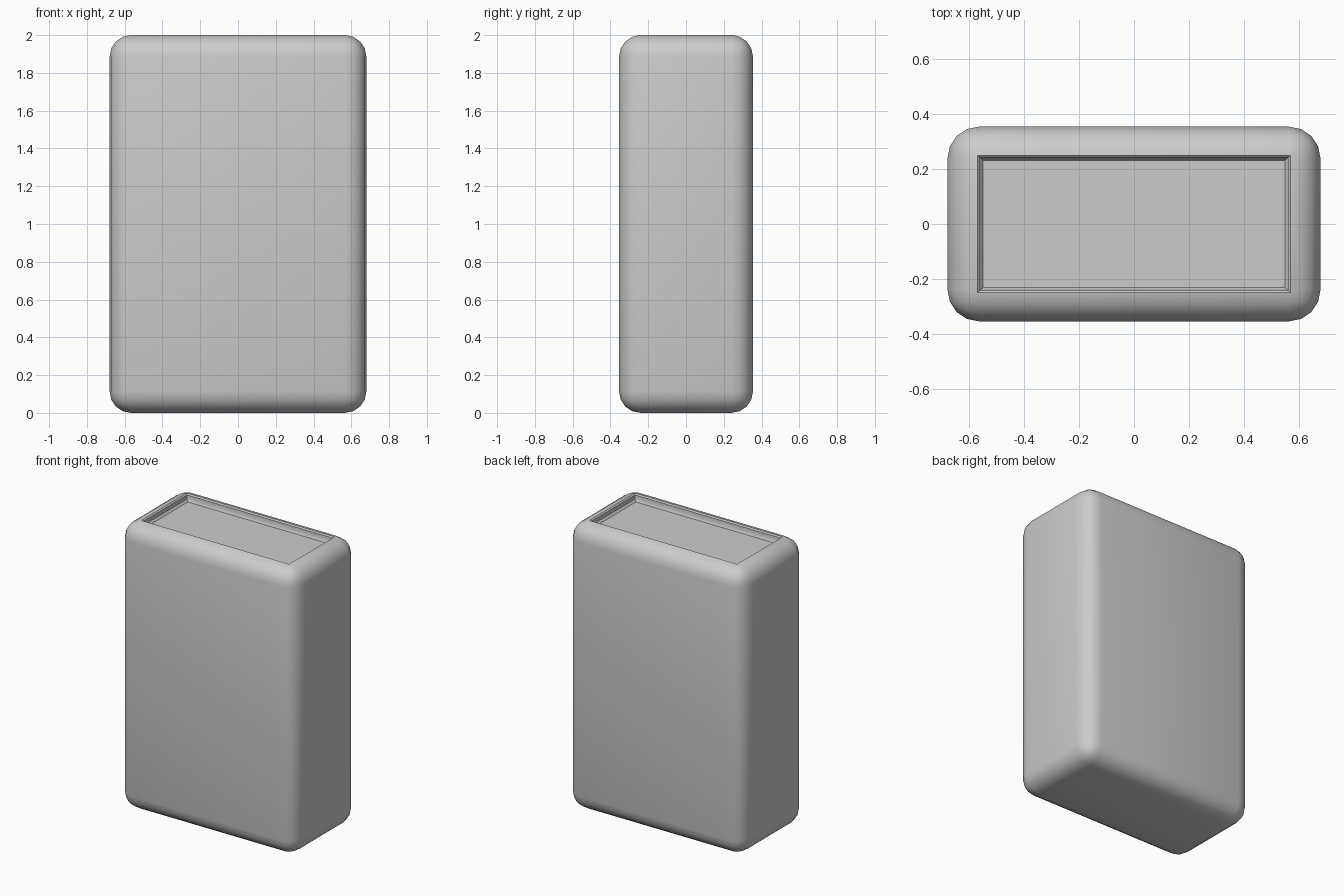
import bpy, bmesh

if "Cube" in bpy.data.objects:
    bpy.data.objects.remove(bpy.data.objects["Cube"])

W, D, H = 1.36, 0.71, 2.0   # body size
R = 0.115                   # edge rounding

# Body: rounded box
bm = bmesh.new()
bmesh.ops.create_cube(bm, size=1)
for v in bm.verts:
    v.co = (v.co.x * W, v.co.y * D, (v.co.z + 0.5) * H)
bmesh.ops.bevel(bm, geom=bm.edges[:], offset=R, offset_type='OFFSET',
                segments=4, profile=0.5, affect='EDGES', clamp_overlap=True)
bm.normal_update()

# Recess in the top: each ring is (half x, half y, z)
top = max((f for f in bm.faces if f.normal.z > 0.99),
          key=lambda f: (f.calc_center_median().z, f.calc_area()))
for hx, hy, z in [(0.57, 0.25, 2.0), (0.562, 0.242, 1.992),
                  (0.562, 0.242, 1.965), (0.55, 0.232, 1.95)]:
    if z < H:
        bmesh.ops.inset_individual(bm, faces=[top], thickness=0.005)
    for v in top.verts:
        v.co = (hx if v.co.x > 0 else -hx, hy if v.co.y > 0 else -hy, z)
bm.normal_update()

mesh = bpy.data.meshes.new("case_body")
bm.to_mesh(mesh)
bm.free()
body = bpy.data.objects.new("case_body", mesh)
bpy.context.collection.objects.link(body)
bpy.context.view_layer.objects.active = body
body.select_set(True)
bpy.ops.object.shade_smooth_by_angle(angle=0.6)
